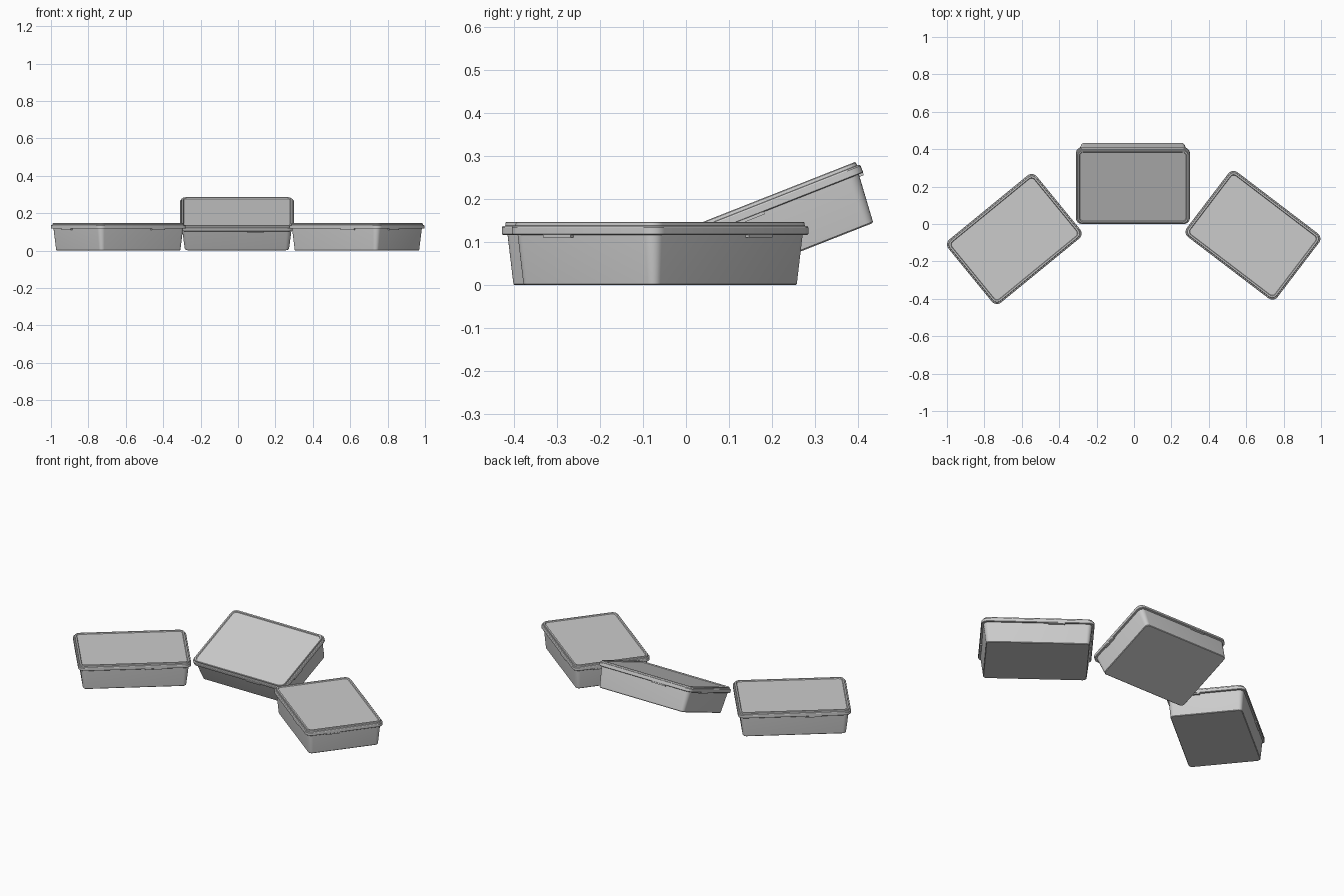
import bpy, bmesh, math
from mathutils import Matrix

if "Cube" in bpy.data.objects:
    bpy.data.objects.remove(bpy.data.objects["Cube"])


def material(name, v):
    m = bpy.data.materials.new(name)
    m.diffuse_color = (v, v, v, 1)
    m.use_nodes = True
    m.node_tree.nodes["Principled BSDF"].inputs["Base Color"].default_value = m.diffuse_color
    return m


GREY = material("light grey plastic", 0.6)


def ring(bm, hx, hy, r, z, n=6):
    """One rounded rectangle loop."""
    vs = []
    for k, (sx, sy) in enumerate([(1, 1), (-1, 1), (-1, -1), (1, -1)]):
        for i in range(n + 1):
            a = math.pi / 2 * (k + i / n)
            vs.append(bm.verts.new((sx * (hx - r) + r * math.cos(a),
                                    sy * (hy - r) + r * math.sin(a), z)))
    return vs


def loft(name, rings, matrix):
    """Skin a stack of rounded rectangles (half x, half y, radius, z), capped."""
    bm = bmesh.new()
    loops = [ring(bm, *r) for r in rings]
    for a, b in zip(loops, loops[1:]):
        for i in range(len(a)):
            j = (i + 1) % len(a)
            bm.faces.new((a[i], a[j], b[j], b[i]))
    bm.faces.new(loops[0][::-1])
    bm.faces.new(loops[-1])
    return finish(bm, name, matrix)


def finish(bm, name, matrix):
    bmesh.ops.recalc_face_normals(bm, faces=bm.faces)
    me = bpy.data.meshes.new(name)
    bm.to_mesh(me)
    bm.free()
    me.materials.append(GREY)
    ob = bpy.data.objects.new(name, me)
    bpy.context.collection.objects.link(ob)
    ob.matrix_world = matrix
    bpy.context.view_layer.objects.active = ob
    bpy.ops.object.select_all(action='DESELECT')
    ob.select_set(True)
    bpy.ops.object.shade_smooth_by_angle(angle=math.radians(30))
    return ob


def container(side, matrix):
    # tapered tub
    loft(side + "_tub", [(0.276, 0.194, 0.018, 0.0),
                         (0.279, 0.197, 0.021, 0.003),
                         (0.293, 0.207, 0.028, 0.118),
                         (0.293, 0.207, 0.028, 0.130)], matrix)
    # lid: skirt, stepped raised rim, sunken panel
    loft(side + "_lid", [(0.294, 0.207, 0.028, 0.117),
                         (0.303, 0.216, 0.034, 0.117),
                         (0.305, 0.218, 0.035, 0.119),
                         (0.305, 0.218, 0.035, 0.134),
                         (0.303, 0.216, 0.034, 0.137),
                         (0.298, 0.211, 0.031, 0.138),
                         (0.297, 0.210, 0.030, 0.145),
                         (0.295, 0.208, 0.028, 0.147),
                         (0.287, 0.200, 0.022, 0.147),
                         (0.284, 0.197, 0.020, 0.142)], matrix)
    # small pull tabs under the skirt
    bm = bmesh.new()
    for x, y, sx, sy in [(0.1, -0.211, 0.09, 0.012), (-0.1, 0.211, 0.09, 0.012),
                         (-0.298, 0.07, 0.012, 0.08), (0.298, -0.07, 0.012, 0.08)]:
        bmesh.ops.create_cube(bm, size=1, matrix=Matrix.Translation((x, y, 0.115))
                              @ Matrix.Diagonal((sx, sy, 0.008, 1)))
    finish(bm, side + "_lid_tabs", matrix)


rad = math.radians
container("left", Matrix.Translation((-0.64, -0.08, 0)) @ Matrix.Rotation(rad(39.3), 4, 'Z'))
container("right", Matrix.Translation((0.636, -0.06, 0)) @ Matrix.Rotation(rad(-37.3), 4, 'Z'))
# middle one is tipped up at the back
container("middle", Matrix.Translation((-0.006, 0.2515, 0.0725)) @ Matrix.Rotation(rad(21.5), 4, 'X'))
